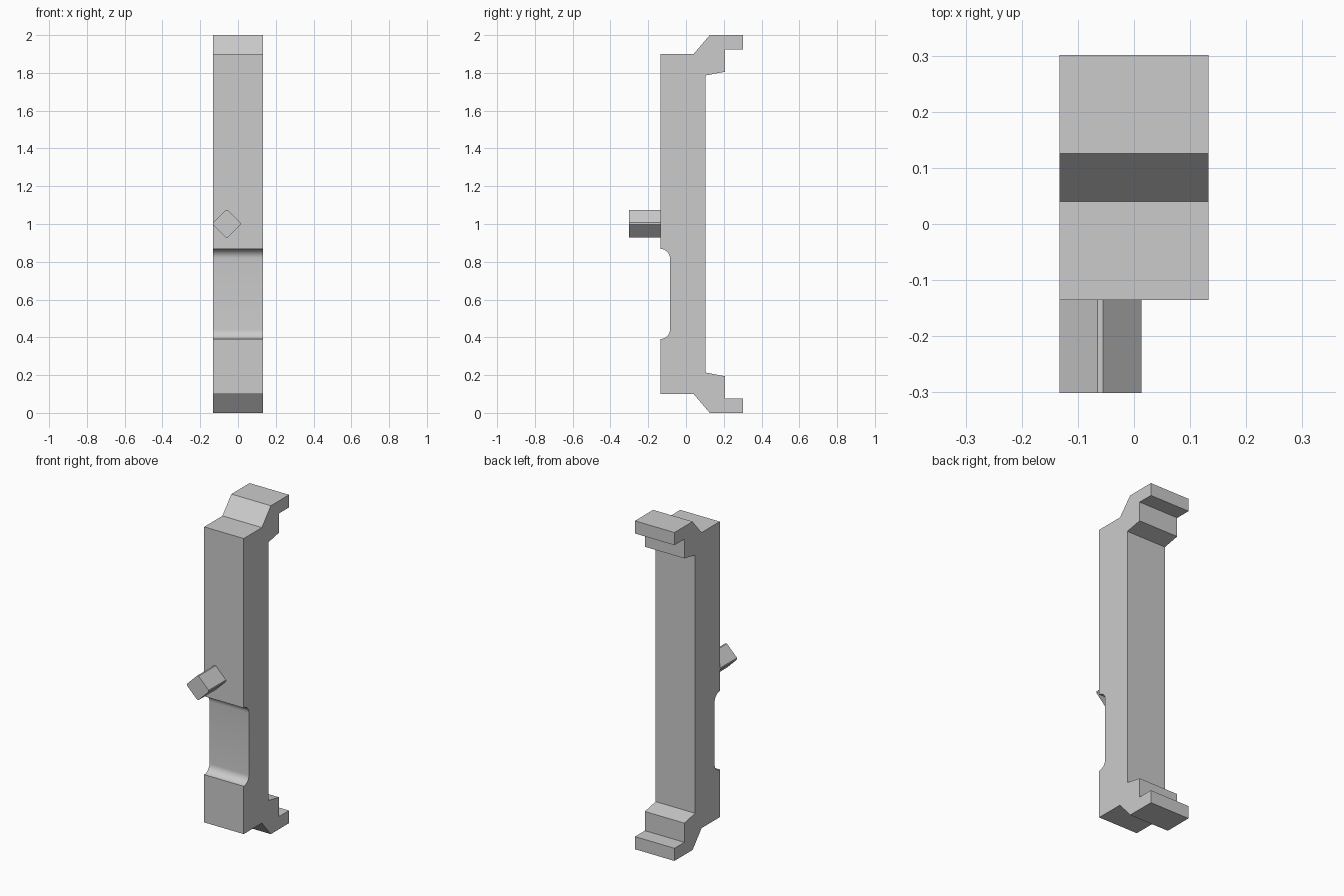
import bpy, bmesh
from math import sin, cos, pi

if "Cube" in bpy.data.objects:
    bpy.data.objects.remove(bpy.data.objects["Cube"], do_unlink=True)

grey = bpy.data.materials.new("light_grey")
grey.use_nodes = True
colour = (0.6, 0.6, 0.6, 1)
grey.diffuse_color = colour
grey.node_tree.nodes["Principled BSDF"].inputs["Base Color"].default_value = colour


def extrude(name, points, offset):
    """Solid made by sweeping a closed outline along an offset."""
    bm = bmesh.new()
    face = bm.faces.new([bm.verts.new(p) for p in points])
    new = bmesh.ops.extrude_face_region(bm, geom=[face])["geom"]
    bmesh.ops.translate(bm, vec=offset,
                        verts=[v for v in new if isinstance(v, bmesh.types.BMVert)])
    bmesh.ops.recalc_face_normals(bm, faces=bm.faces)
    mesh = bpy.data.meshes.new(name)
    bm.to_mesh(mesh)
    bm.free()
    mesh.materials.append(grey)
    obj = bpy.data.objects.new(name, mesh)
    bpy.context.collection.objects.link(obj)
    bpy.ops.object.select_all(action="DESELECT")
    obj.select_set(True)
    bpy.context.view_layer.objects.active = obj
    bpy.ops.object.shade_smooth_by_angle(angle=pi / 6)
    return obj


FRONT, HALF_WIDTH, FILLET = -0.135, 0.133, 0.05

# Side outline: hooked foot, mirrored for the top, and a filleted front notch
foot = [(FRONT, 0.1), (0.04, 0.1), (0.126, 0), (0.301, 0),
        (0.301, 0.077), (0.206, 0.077), (0.206, 0.194), (0.102, 0.214)]
head = [(y, 2 - z) for y, z in reversed(foot)]
steps = [i * pi / 16 for i in range(9)]
notch = [(FRONT + FILLET * sin(a), 0.818 + FILLET * cos(a)) for a in steps]
notch += [(FRONT + FILLET * cos(a), 0.441 - FILLET * sin(a)) for a in steps]
extrude("body", [(-HALF_WIDTH, y, z) for y, z in foot + head + notch],
        (2 * HALF_WIDTH, 0, 0))

# Square peg turned on its corner, with slightly trimmed edges
REACH, TRIM = 0.073, 0.005
peg = []
for dx, dz in ((1, 0), (0, 1), (-1, 0), (0, -1)):
    for side in (-TRIM, TRIM):
        peg.append((-0.06 + dx * REACH - dz * side, -0.301,
                    1.002 + dz * REACH + dx * side))
extrude("front_peg", peg, (0, 0.2, 0))
